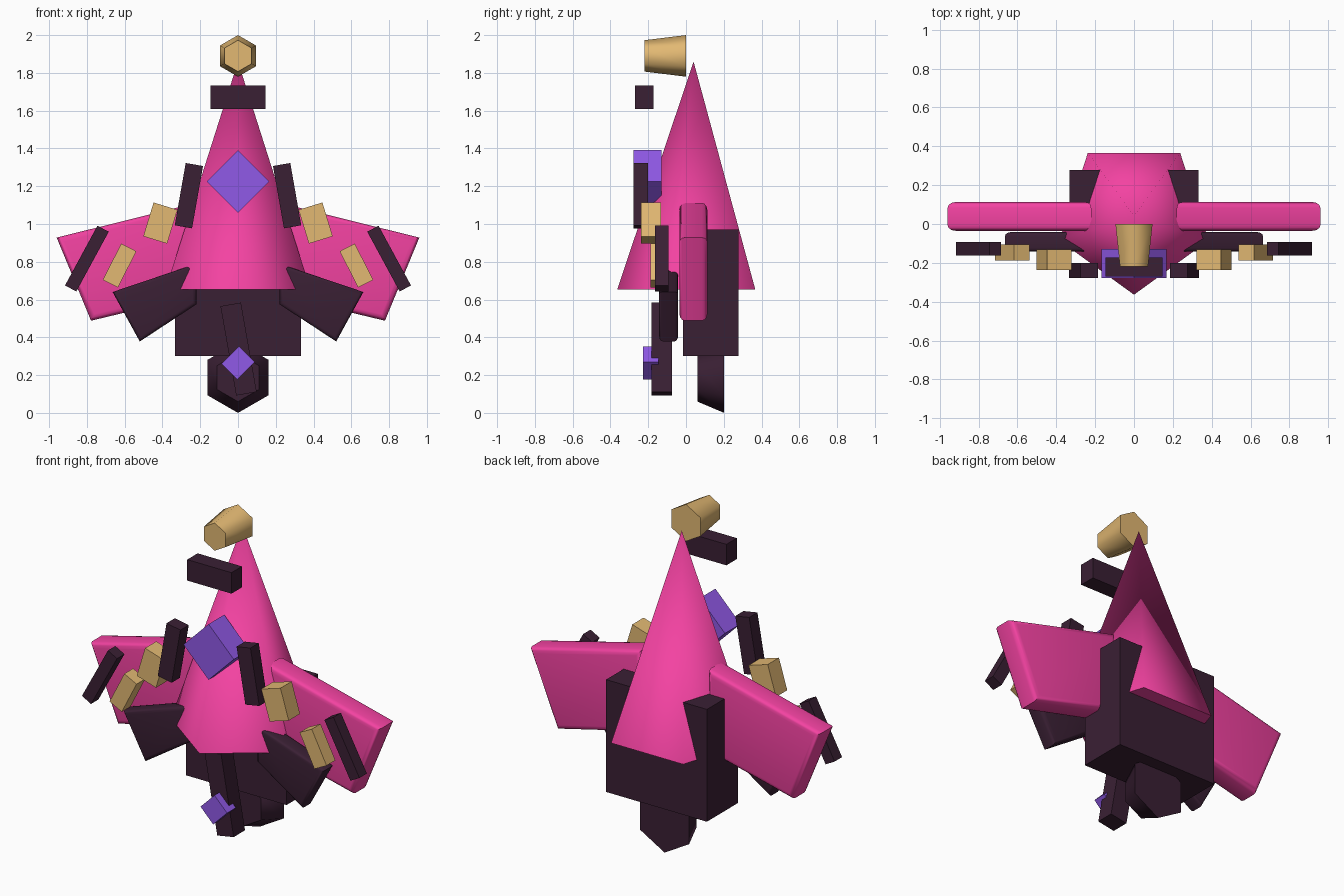
import bpy, bmesh, math
from mathutils import Matrix

if "Cube" in bpy.data.objects:
    bpy.data.objects.remove(bpy.data.objects["Cube"])


def material(name, rgb):
    m = bpy.data.materials.new(name)
    m.diffuse_color = (*rgb, 1)
    m.use_nodes = True
    m.node_tree.nodes["Principled BSDF"].inputs["Base Color"].default_value = m.diffuse_color
    return m


PINK = material("pink", (0.90, 0.055, 0.36))
DARK = material("dark_plum", (0.042, 0.014, 0.034))
GOLD = material("gold", (0.76, 0.48, 0.17))
PURPLE = material("purple", (0.28, 0.10, 0.80))


def finish(bm, name, mat, smooth=None):
    bmesh.ops.recalc_face_normals(bm, faces=bm.faces)
    me = bpy.data.meshes.new(name)
    bm.to_mesh(me)
    bm.free()
    me.materials.append(mat)
    ob = bpy.data.objects.new(name, me)
    bpy.context.collection.objects.link(ob)
    if smooth:
        bpy.ops.object.select_all(action='DESELECT')
        ob.select_set(True)
        bpy.context.view_layer.objects.active = ob
        bpy.ops.object.shade_smooth_by_angle(angle=math.radians(smooth))
    return ob


def box(name, mat, x, z, y0, y1, w, h, tilt=0):
    """Box centred at x, z, spanning y0..y1; positive tilt leans the top to -x."""
    bm = bmesh.new()
    bmesh.ops.create_cube(bm, size=1, matrix=Matrix.Translation((x, (y0 + y1) / 2, z))
                          @ Matrix.Rotation(math.radians(-tilt), 4, 'Y')
                          @ Matrix.Diagonal((w, y1 - y0, h, 1)))
    finish(bm, name, mat)


def pair(name, mat, x, z, y0, y1, w, h, tilt):
    for side, s in (("right", 1), ("left", -1)):
        box(f"{name}_{side}", mat, s * x, z, y0, y1, w, h, s * tilt)


def hex_horn(name, mat, z, y0, y1, r0, r1):
    """Six-sided frustum along y with corners pointing up and down."""
    bm = bmesh.new()
    rings = [[bm.verts.new((r * math.sin(k * math.pi / 3), y, z + r * math.cos(k * math.pi / 3)))
              for k in range(6)] for y, r in ((y0, r0), (y1, r1))]
    for k in range(6):
        j = (k + 1) % 6
        bm.faces.new((rings[0][k], rings[0][j], rings[1][j], rings[1][k]))
    for ring in rings:
        bm.faces.new(ring)
    finish(bm, name, mat, 65)


def plate_pair(name, mat, outline, y0, y1, bevel):
    """Mirrored flat plates with rounded front and back rims."""
    for side, s in (("right", 1), ("left", -1)):
        bm = bmesh.new()
        face = bm.faces.new([bm.verts.new((s * x, y0, z)) for x, z in outline])
        ext = bmesh.ops.extrude_face_region(bm, geom=[face], use_keep_orig=True)
        for v in ext["geom"]:
            if isinstance(v, bmesh.types.BMVert):
                v.co.y = y1
        bmesh.ops.recalc_face_normals(bm, faces=bm.faces)
        rims = [e for e in bm.edges if abs(e.verts[0].co.y - e.verts[1].co.y) < 1e-5]
        bmesh.ops.bevel(bm, geom=rims, offset=bevel, segments=3, profile=0.5, affect='EDGES')
        finish(bm, f"{name}_{side}", mat, 40)


# Five-sided pointed body
bm = bmesh.new()
tip = bm.verts.new((0, 0.04, 1.86))
base = [bm.verts.new((0.404 * math.sin(a), 0.04 - 0.404 * math.cos(a), 0.653))
        for a in (k * math.tau / 5 for k in range(5))]
bm.faces.new(base)
for k in range(5):
    bm.faces.new((base[k], base[(k + 1) % 5], tip))
finish(bm, "body_cone", PINK, 85)

# Wings and lower fins
plate_pair("wing", PINK, [(0.22, 1.112), (0.96, 0.928), (0.778, 0.488), (0.22, 0.622)],
           -0.035, 0.113, 0.03)
plate_pair("fin", DARK, [(0.22, 0.79), (0.664, 0.64), (0.52, 0.378), (0.22, 0.575)],
           -0.142, -0.042, 0.02)

# Central blocks, nose horn and exhaust
box("rear_block", DARK, 0, 0.637, -0.017, 0.278, 0.665, 0.67)
box("upper_bar", DARK, 0, 1.672, -0.27, -0.172, 0.292, 0.125)
box("tail_strip", DARK, 0.003, 0.338, -0.182, -0.075, 0.11, 0.48, 10)
hex_horn("top_horn", GOLD, 1.89, -0.22, 0.0, 0.083, 0.11)
hex_horn("exhaust", DARK, 0.187, 0.06, 0.202, 0.127, 0.187)

# Diamond gems
box("chest_gem", PURPLE, 0, 1.225, -0.277, -0.13, 0.235, 0.235, 45)
box("tail_gem", PURPLE, 0, 0.265, -0.228, -0.145, 0.13, 0.118, 45)

# Trim on both sides
pair("chest_bar", DARK, 0.26, 1.15, -0.278, -0.2, 0.093, 0.335, 10)
pair("inner_plate", GOLD, 0.411, 1.005, -0.238, -0.132, 0.132, 0.187, 17)
pair("outer_plate", GOLD, 0.627, 0.78, -0.188, -0.105, 0.09, 0.215, 27)
pair("wing_bar", DARK, 0.80, 0.817, -0.163, -0.093, 0.068, 0.36, 28.5)
